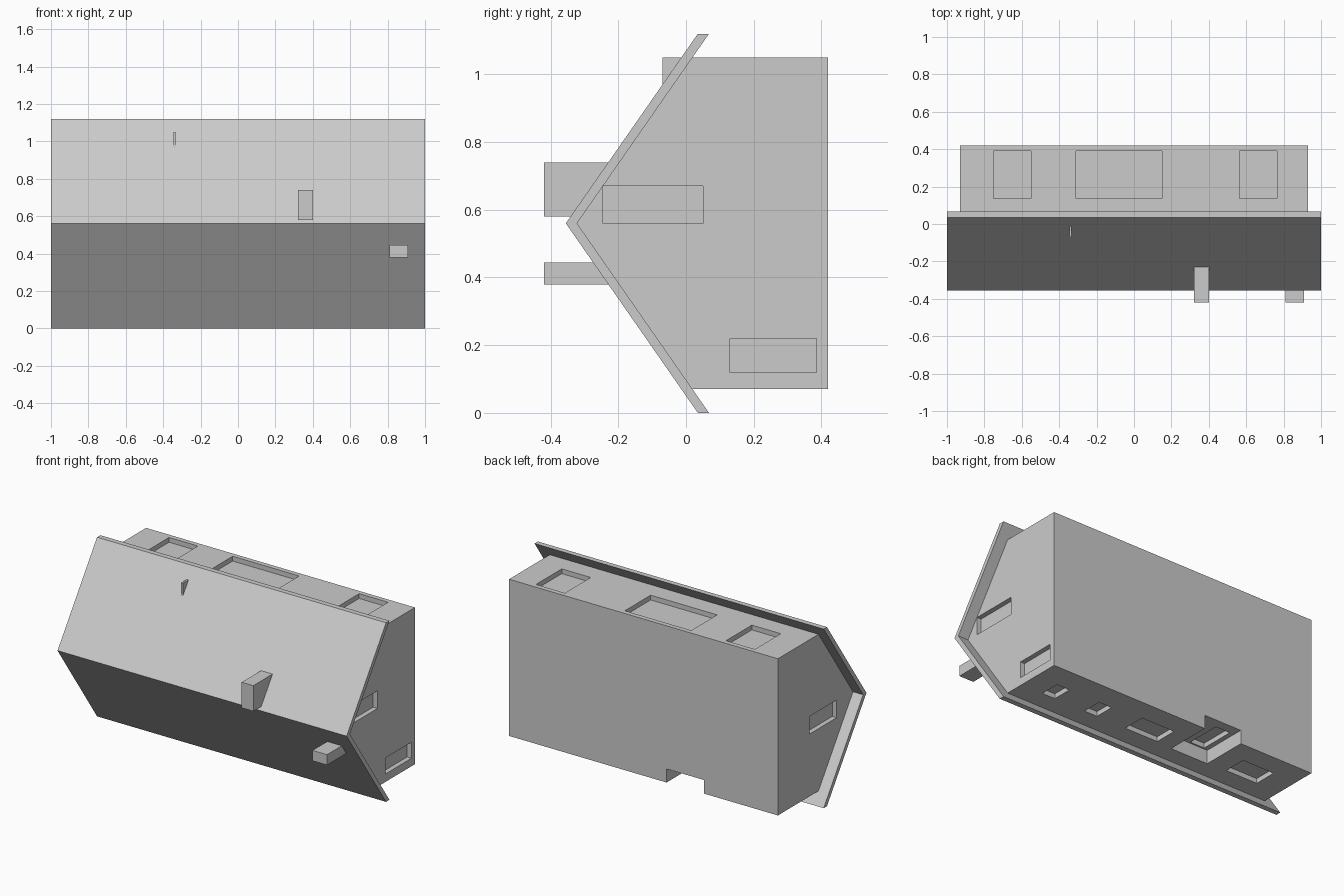
import bpy, bmesh

if "Cube" in bpy.data.objects:
    bpy.data.objects.remove(bpy.data.objects["Cube"])


def make_object(name, bm):
    bmesh.ops.recalc_face_normals(bm, faces=bm.faces)
    mesh = bpy.data.meshes.new(name)
    bm.to_mesh(mesh)
    bm.free()
    obj = bpy.data.objects.new(name, mesh)
    bpy.context.collection.objects.link(obj)
    return obj


def extrude_x(name, profile, half):
    """Extrude a (y, z) profile symmetrically along x."""
    bm = bmesh.new()
    face = bm.faces.new([bm.verts.new((-half, y, z)) for y, z in profile])
    ext = bmesh.ops.extrude_face_region(bm, geom=[face])
    verts = [v for v in ext["geom"] if isinstance(v, bmesh.types.BMVert)]
    bmesh.ops.translate(bm, verts=verts, vec=(2 * half, 0, 0))
    return make_object(name, bm)


def boxes(name, ranges):
    """One mesh of boxes, each given as (x0, x1, y0, y1, z0, z1)."""
    bm = bmesh.new()
    for x0, x1, y0, y1, z0, z1 in ranges:
        verts = bmesh.ops.create_cube(bm, size=1)["verts"]
        bmesh.ops.scale(bm, verts=verts, vec=(x1 - x0, y1 - y0, z1 - z0))
        bmesh.ops.translate(bm, verts=verts,
                            vec=((x0 + x1) / 2, (y0 + y1) / 2, (z0 + z1) / 2))
    return make_object(name, bm)


def cut(target, cutter):
    cutter.hide_render = True
    mod = target.modifiers.new("cut", 'BOOLEAN')
    mod.operation = 'DIFFERENCE'
    mod.solver = 'EXACT'
    mod.object = cutter
    bpy.context.view_layer.objects.active = target
    bpy.ops.object.modifier_apply(modifier=mod.name)


BODY_X, LOW, HIGH, DEPTH = 0.93, 0.07, 1.05, 0.03

# House body lying on its back wall, gable pointing to the front
body = extrude_x("house_walls", [(0.395, LOW), (0.395, HIGH), (0.019, HIGH),
                                 (-0.322, 0.56), (0.019, LOW)], BODY_X)
floor = boxes("floor_slab", [(-BODY_X, BODY_X, 0.395, 0.42, LOW, HIGH)])

# Folded roof sheet
extrude_x("roof", [(0.035, 1.12), (-0.355, 0.56), (0.035, 0), (0.068, 0),
                   (-0.322, 0.56), (0.068, 1.12)], 1.0)

# Chimneys and the thin wall stub poking through the roof
boxes("tall_chimney", [(0.32, 0.40, -0.42, -0.22, 0.58, 0.74)])
boxes("small_chimney", [(0.81, 0.91, -0.42, -0.22, 0.38, 0.445)])
boxes("roof_fin", [(-0.345, -0.333, -0.07, 0.0, 0.97, HIGH)])

# Recessed porch, open through the floor slab
porch = boxes("porch_cutter", [(-0.42, -0.16, 0.13, 0.5, 0.0, 0.155)])
cut(body, porch)
cut(floor, porch)

# Window and door recesses
holes = []
for x0, x1 in [(-0.75, -0.55), (-0.31, 0.15), (0.565, 0.765)]:       # upper wall
    holes.append((x0, x1, 0.135, 0.39, HIGH - DEPTH, HIGH + 0.05))
for x0, x1, y1 in [(0.69, 0.78, 0.265), (0.385, 0.475, 0.265),
                   (-0.05, 0.18, 0.285), (-0.77, -0.55, 0.285)]:     # lower wall
    holes.append((x0, x1, 0.14, y1, LOW - 0.05, LOW + DEPTH))
holes.append((-0.39, -0.29, 0.14, 0.36, 0.14, 0.155 + DEPTH))        # porch door
for y0, y1, z0, z1 in [(-0.245, 0.05, 0.56, 0.67), (0.13, 0.385, 0.12, 0.22)]:
    holes.append((BODY_X - DEPTH, BODY_X + 0.05, y0, y1, z0, z1))    # right gable
holes.append((-BODY_X - 0.05, -BODY_X + DEPTH, -0.16, 0.11, 0.46, 0.57))  # left gable
windows = boxes("window_cutter", holes)
cut(body, windows)

for cutter in (porch, windows):
    bpy.data.objects.remove(cutter)
